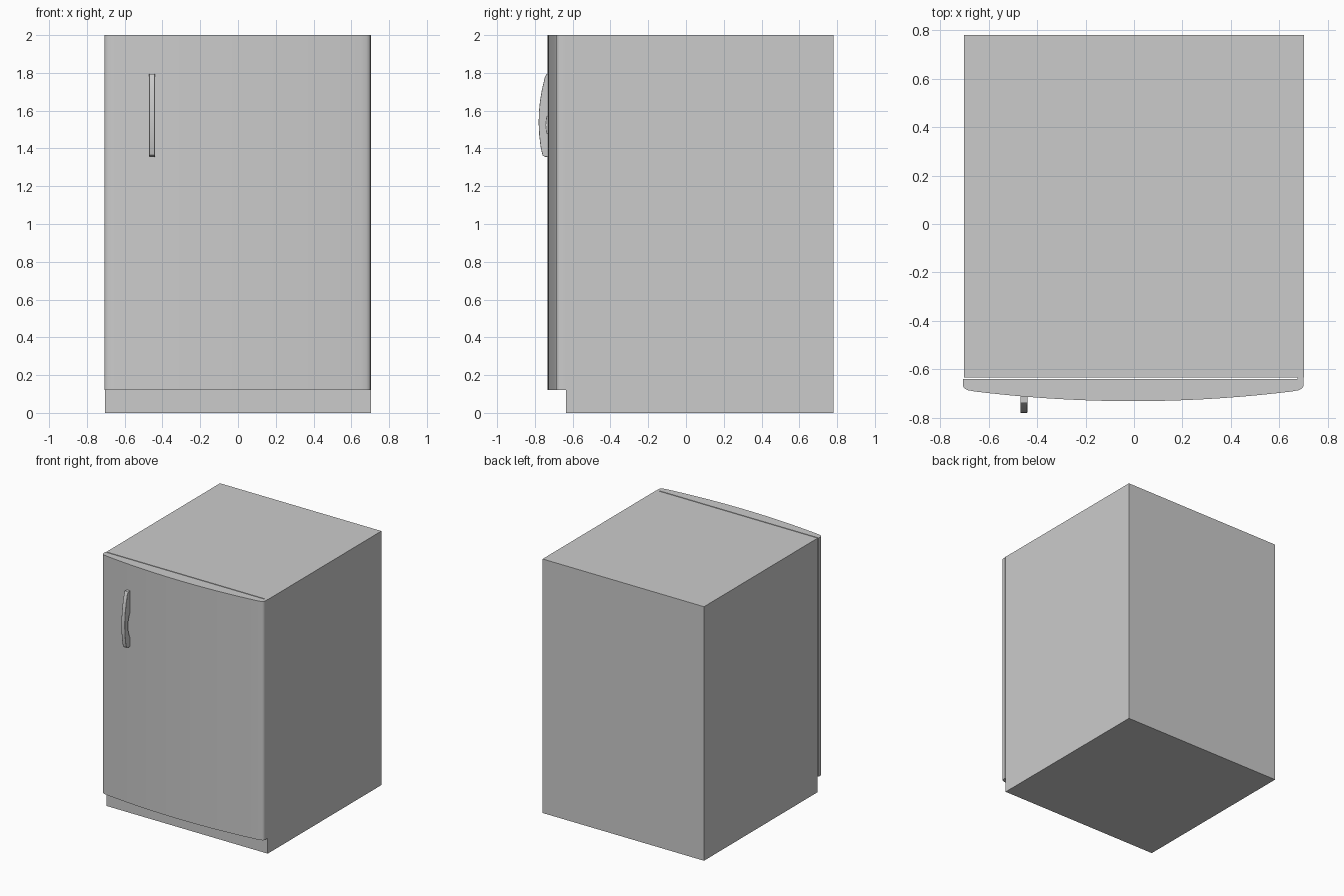
import bpy, bmesh, math

if "Cube" in bpy.data.objects:
    bpy.data.objects.remove(bpy.data.objects["Cube"])


def extrude_profile(name, points, to3d, lo, hi, smooth=True, bevel=0.0):
    """Closed 2D profile extruded between lo and hi; to3d maps (a, b, t) to xyz."""
    bm = bmesh.new()
    face = bm.faces.new([bm.verts.new(to3d(a, b, lo)) for a, b in points])
    ext = bmesh.ops.extrude_face_region(bm, geom=[face])
    n0, n1 = to3d(0, 0, lo), to3d(0, 0, hi)
    vec = [q - p for p, q in zip(n0, n1)]
    moved = [v for v in ext["geom"] if isinstance(v, bmesh.types.BMVert)]
    bmesh.ops.translate(bm, verts=moved, vec=vec)
    bmesh.ops.recalc_face_normals(bm, faces=bm.faces)
    mesh = bpy.data.meshes.new(name)
    bm.to_mesh(mesh)
    bm.free()
    obj = bpy.data.objects.new(name, mesh)
    bpy.context.collection.objects.link(obj)
    if bevel:
        mod = obj.modifiers.new("soft_edges", "BEVEL")
        mod.width, mod.segments = bevel, 2
        mod.limit_method, mod.angle_limit = "ANGLE", math.radians(50)
    if smooth:
        bpy.ops.object.select_all(action="DESELECT")
        obj.select_set(True)
        bpy.context.view_layer.objects.active = obj
        bpy.ops.object.shade_smooth_by_angle(angle=math.radians(30))
    return obj


def rect(x0, x1, y0, y1):
    return [(x0, y0), (x1, y0), (x1, y1), (x0, y1)]


upright = lambda x, y, z: (x, y, z)      # plan profile, extruded up
sideways = lambda y, z, x: (x, y, z)     # side profile, extruded across

# Cabinet box, reaching the floor
extrude_profile("cabinet", rect(-0.703, 0.703, -0.634, 0.78), upright, 0, 2, smooth=False)

# Hinge strip closing the door gap on the right side
extrude_profile("hinge_strip", rect(0.675, 0.70, -0.645, -0.63), upright, 0.12, 2, smooth=False)

# Bowed door with rounded front corners
half = [(0.704, -0.641), (0.704, -0.664), (0.702, -0.673), (0.695, -0.681),
        (0.682, -0.687), (0.655, -0.692)]
bow = [(x, -0.732 + 0.04 * (x / 0.655) ** 2)
       for x in (0.655 - 1.31 * i / 24 for i in range(1, 24))]
left = [(-x, y) for x, y in reversed(half)]
door = extrude_profile("door", half + bow + left, upright, 0.12, 2)
door.location.x = -0.003

# Arched pull handle
outer = [(-0.70, 1.795), (-0.738, 1.795), (-0.748, 1.775), (-0.763, 1.71),
         (-0.773, 1.65), (-0.779, 1.59), (-0.78, 1.53), (-0.777, 1.47),
         (-0.77, 1.41), (-0.76, 1.365), (-0.745, 1.355), (-0.70, 1.355)]
inner = [(-0.70 - 0.04 * math.sin(math.pi * i / 12), 1.395 + 0.26 * i / 12)
         for i in range(13)]
extrude_profile("handle", outer + inner, sideways, -0.47, -0.44, bevel=0.002)
